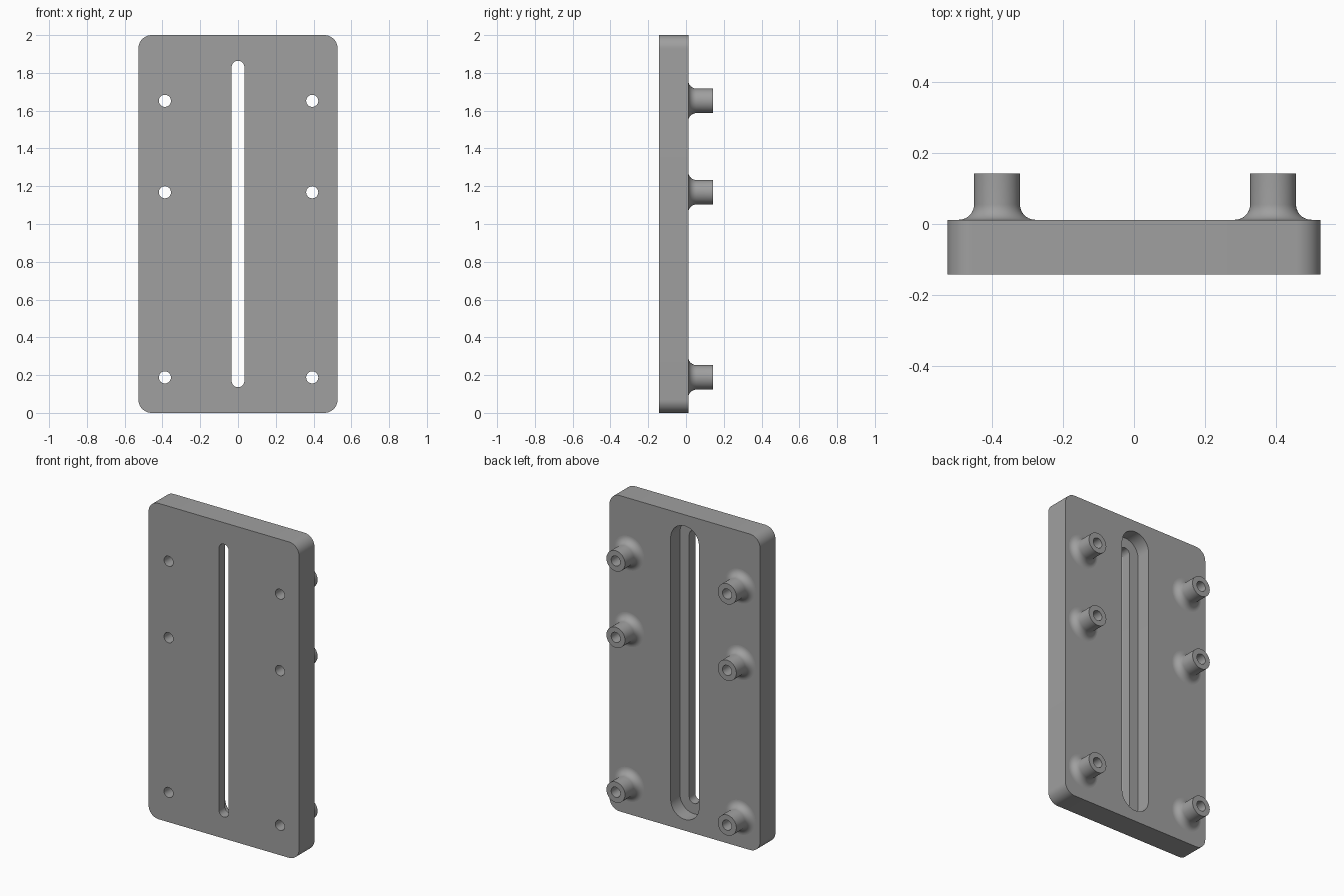
import bpy, bmesh
from math import cos, sin, pi, radians

if "Cube" in bpy.data.objects:
    bpy.data.objects.remove(bpy.data.objects["Cube"])

FRONT, FLOOR, BACK, TIP = -0.142, -0.081, 0.012, 0.142
HALF_W, CORNER = 0.527, 0.07
SLOT_R, RECESS_R, SLOT_LOW, SLOT_HIGH = 0.034, 0.099, 0.17, 1.83
BORE_R, BOSS_R, FILLET = 0.032, 0.065, 0.043
SEG = 48
CENTRES = [(x, z) for x in (-0.387, 0.393) for z in (0.188, 1.168, 1.652)]

grey = bpy.data.materials.new("grey plastic")
grey.diffuse_color = (0.35, 0.35, 0.35, 1)
grey.use_nodes = True
grey.node_tree.nodes["Principled BSDF"].inputs["Base Color"].default_value = grey.diffuse_color


def arc(cx, cz, r, start, end, n):
    return [(cx + r * cos(start + (end - start) * i / n),
             cz + r * sin(start + (end - start) * i / n)) for i in range(n + 1)]


def circle(cx, cz, r):
    return arc(cx, cz, r, 0, 2 * pi, SEG)[:-1]


def slot(r):
    return arc(0, SLOT_HIGH, r, 0, pi, 24) + arc(0, SLOT_LOW, r, pi, 2 * pi, 24)


def rounded_plate():
    w, r = HALF_W - CORNER, CORNER
    pts = []
    for k, (cx, cz) in enumerate([(w, 2 - r), (-w, 2 - r), (-w, r), (w, r)]):
        pts += arc(cx, cz, r, k * pi / 2, (k + 1) * pi / 2, 12)
    return pts


def ring(bm, pts, y):
    vs = [bm.verts.new((x, y, z)) for x, z in pts]
    return vs, [bm.edges.new((vs[i], vs[(i + 1) % len(vs)])) for i in range(len(vs))]


def wall(bm, a, b):
    n = len(a)
    for i in range(n):
        j = (i + 1) % n
        bm.faces.new((a[i], a[j], b[j], b[i]))


def cap(bm, rings, normal):
    edges = [e for r in rings for e in r[1]]
    bmesh.ops.triangle_fill(bm, edges=edges, use_beauty=True, normal=normal)


def finish(bm, name):
    bmesh.ops.recalc_face_normals(bm, faces=bm.faces[:])
    me = bpy.data.meshes.new(name)
    bm.to_mesh(me)
    bm.free()
    for p in me.polygons:
        p.use_smooth = True
    me.set_sharp_from_angle(angle=radians(30))
    me.materials.append(grey)
    ob = bpy.data.objects.new(name, me)
    bpy.context.collection.objects.link(ob)


# Plate with a through slot, a wider recess behind it, and openings for the bosses
bm = bmesh.new()
outer_f, outer_b = (ring(bm, rounded_plate(), y) for y in (FRONT, BACK))
slot_f, slot_b = (ring(bm, slot(SLOT_R), y) for y in (FRONT, FLOOR))
recess_f, recess_b = (ring(bm, slot(RECESS_R), y) for y in (FLOOR, BACK))
bores = [ring(bm, circle(x, z, BORE_R), FRONT) for x, z in CENTRES]
feet = [ring(bm, circle(x, z, BOSS_R + FILLET), BACK) for x, z in CENTRES]
cap(bm, [outer_f, slot_f] + bores, (0, -1, 0))
cap(bm, [outer_b, recess_b] + feet, (0, 1, 0))
cap(bm, [recess_f, slot_b], (0, 1, 0))
for a, b in ((outer_f, outer_b), (slot_f, slot_b), (recess_f, recess_b)):
    wall(bm, a[0], b[0])
finish(bm, "slotted_plate")

# Hollow bosses: filleted foot, straight barrel, flat tip, bore down to the plate front
profile = arc(BOSS_R + FILLET, BACK + FILLET, FILLET, -pi / 2, -pi, 10)
profile += [(BOSS_R, TIP), (BORE_R, TIP), (BORE_R, FRONT)]
for k, (cx, cz) in enumerate(CENTRES):
    bm = bmesh.new()
    rings = [ring(bm, circle(cx, cz, r), y)[0] for r, y in profile]
    for a, b in zip(rings, rings[1:]):
        wall(bm, a, b)
    # orient consistently outward from the barrel material
    finish(bm, f"boss_{k + 1}")
